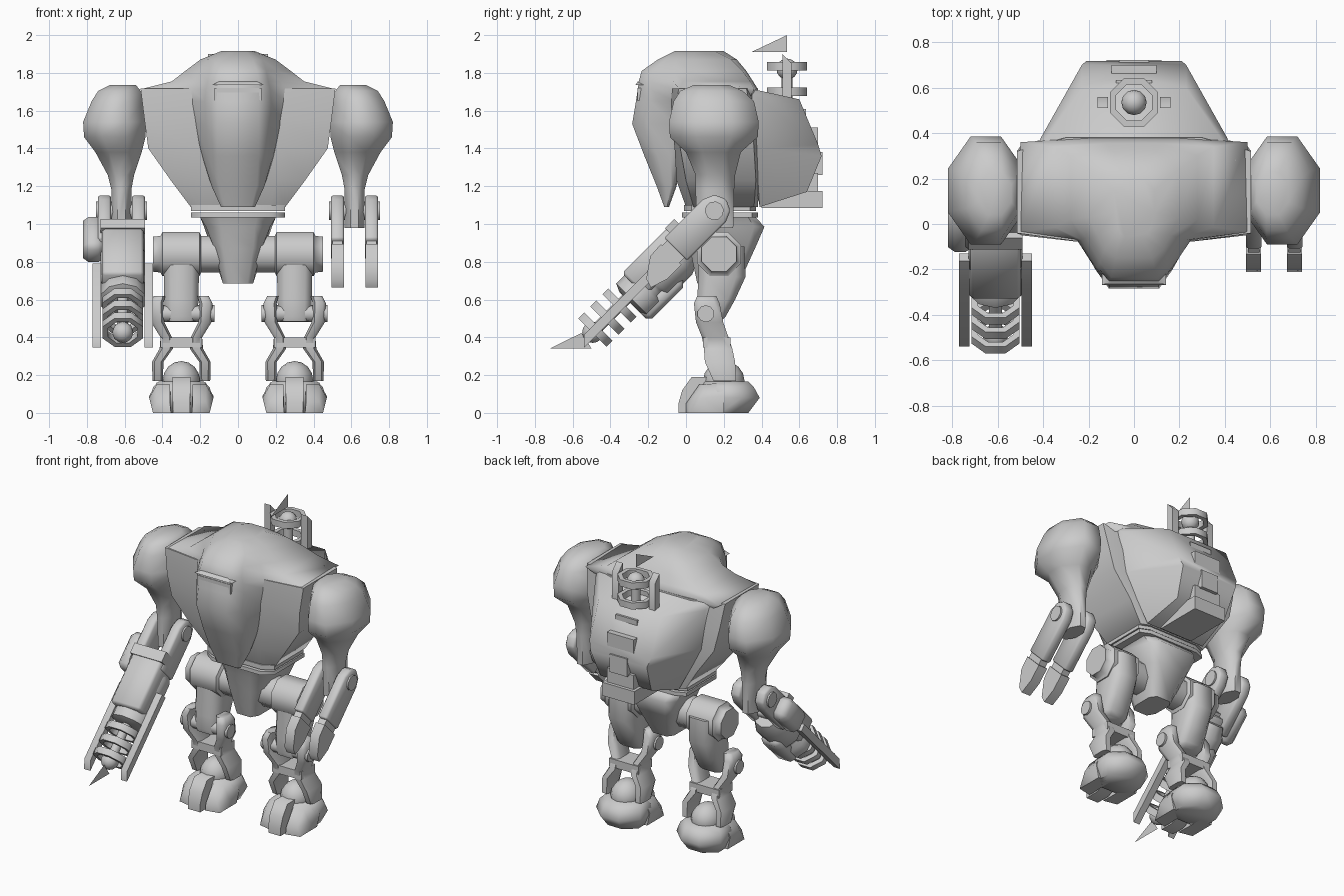
import bpy, bmesh
from math import pi, sin, cos, radians
from mathutils import Matrix, Vector

I = Matrix.Identity(4)

def finish(bm, name, M=I, bevel=0, mirror=False, angle=60):
    bm.transform(M)
    bmesh.ops.recalc_face_normals(bm, faces=bm.faces)
    if bevel:
        sharp = [e for e in bm.edges if len(e.link_faces) == 2 and e.calc_face_angle(0) > 0.5]
        bmesh.ops.bevel(bm, geom=sharp, offset=bevel, segments=1, affect='EDGES')
    for side in ((1, -1) if mirror else (1,)):
        if side < 0:
            bm.transform(Matrix.Diagonal((-1, 1, 1, 1)))
            bmesh.ops.reverse_faces(bm, faces=bm.faces)
        me = bpy.data.meshes.new(name)
        bm.to_mesh(me)
        for p in me.polygons:
            p.use_smooth = True
        me.set_sharp_from_angle(angle=radians(angle))
        tag = ("_right" if side > 0 else "_left") if mirror else ""
        bpy.context.collection.objects.link(bpy.data.objects.new(name + tag, me))
    bm.free()

def loft(name, rings, closed=False, **k):
    bm = bmesh.new()
    vs = [[bm.verts.new(p) for p in r] for r in rings]
    n = len(vs[0])
    for a, b in zip(vs, vs[1:] + (vs[:1] if closed else [])):
        for i in range(n):
            bm.faces.new((a[i], a[(i + 1) % n], b[(i + 1) % n], b[i]))
    if not closed:
        bm.faces.new(vs[0])
        bm.faces.new(vs[-1])
    finish(bm, name, **k)

def hull(name, pts, sym=False, **k):
    bm = bmesh.new()
    for x, y, z in pts:
        bm.verts.new((x, y, z))
        if sym:
            bm.verts.new((-x, y, z))
    bmesh.ops.convex_hull(bm, input=bm.verts)
    bmesh.ops.delete(bm, geom=[v for v in bm.verts if not v.link_faces], context='VERTS')
    bmesh.ops.dissolve_limit(bm, angle_limit=0.02, verts=bm.verts, edges=bm.edges)
    finish(bm, name, **k)

def box(name, x0, x1, y0, y1, z0, z1, **k):
    hull(name, [(x, y, z) for x in (x0, x1) for y in (y0, y1) for z in (z0, z1)], **k)

def prism(name, pts, x0, x1, **k):
    loft(name, [[(x, p[0], p[1]) for p in pts] for x in (x0, x1)], **k)

def circ(r, z, n=8):
    return [(r * cos(2 * pi * (i + .5) / n), r * sin(2 * pi * (i + .5) / n), z) for i in range(n)]

def rod(name, a, b, r, n=10, **k):
    a, b = Vector(a), Vector(b)
    m = k.pop("M", I) @ Matrix.Translation(a) @ (b - a).to_track_quat('Z', 'Y').to_matrix().to_4x4()
    loft(name, [circ(r, 0, n), circ(r, (b - a).length, n)], M=m, **k)

def ball(name, c, r, s=(1, 1, 1), M=I, **k):
    bm = bmesh.new()
    bmesh.ops.create_uvsphere(bm, u_segments=12, v_segments=8, radius=r)
    finish(bm, name, M @ Matrix.Translation(c) @ Matrix.Diagonal((*s, 1)), **k)

def coil(name, M, rings, fin0, fin1, ball_z, spike):
    # ringed emitter with side fins, core and a thin vane
    for z in rings:
        loft(name + "_ring", [circ(.115, z - .022), circ(.115, z + .022), circ(.085, z + .022),
                              circ(.085, z - .022)], closed=True, M=M)
    for x in (-.137, .137):
        hull(name + "_fin", [(x + a, b, fin0) for a in (-.023, .023) for b in (-.024, .024)] +
             [(x + a, b, fin1 - (.05 if b > 0 else 0)) for a in (-.023, .023) for b in (-.024, .024)], M=M)
    rod(name + "_core", (0, 0, fin0 - .05), (0, 0, ball_z), .03, M=M)
    ball(name + "_ball", (0, 0, ball_z), .056, M=M)
    bm = bmesh.new()
    bm.faces.new([bm.verts.new((0, y, z)) for y, z in spike])
    finish(bm, name + "_vane", M)

# torso and hood: half sections swept over height
def section(z, half):
    return [(x, y, z) for x, y in half] + [(-x, y, z) for x, y in reversed(half)]

loft("hood", [section(z, h) for z, h in (
    (1.915, [(.04, -.06), (.06, -.04), (.07, -.02), (.09, .05), (.09, .15), (.04, .2)]),
    (1.87, [(.08, -.15), (.13, -.11), (.16, -.05), (.2, .03), (.2, .24), (.08, .27)]),
    (1.81, [(.1, -.235), (.15, -.17), (.21, -.06), (.28, .02), (.28, .3), (.1, .32)]),
    (1.755, [(.11, -.25), (.16, -.19), (.23, -.07), (.35, -.015), (.35, .34), (.12, .355)]),
    (1.715, [(.11, -.255), (.17, -.19), (.25, -.072), (.51, -.034), (.5, .36), (.2, .38)]),
    (1.65, [(.11, -.265), (.175, -.19), (.25, -.06), (.45, -.02), (.4, .33), (.15, .36)]),
    (1.53, [(.11, -.285), (.17, -.2), (.225, -.07), (.24, -.03), (.2, .1), (.1, .12)]),
    (1.36, [(.11, -.22), (.16, -.15), (.185, -.08), (.19, -.05), (.15, -.03), (.1, -.02)]),
    (1.2, [(.1, -.155), (.13, -.11), (.14, -.08), (.14, -.07), (.1, -.055), (.06, -.05)]),
    (1.09, [(.07, -.115), (.09, -.105), (.09, -.1), (.09, -.1), (.08, -.095), (.04, -.09)]))], angle=65)
loft("torso", [section(z, h) for z, h in (
    (1.718, [(.26, -.075), (.516, -.04), (.516, .32), (.3, .38)]),
    (1.55, [(.25, -.078), (.495, -.05), (.495, .35), (.3, .39)]),
    (1.4, [(.24, -.06), (.475, -.03), (.46, .36), (.3, .39)]),
    (1.23, [(.2, -.05), (.355, .0), (.34, .37), (.25, .39)]),
    (1.09, [(.17, .0), (.25, .04), (.25, .36), (.2, .38)]))])
box("visor", -.125, .125, -.258, -.12, 1.655, 1.72)
hull("brow", [(.14, -.268, 1.735), (.14, -.12, 1.735), (.1, -.255, 1.755), (.1, -.12, 1.755)], sym=True)

# backpack with spine blocks
hull("backpack", [(.45, .28, 1.73), (.41, .38, 1.67), (.23, .6, 1.66), (.21, .718, 1.36), (.23, .7, 1.42),
                  (.19, .64, 1.17), (.22, .39, 1.09), (.38, .37, 1.4)], sym=True)
for y0, y1, z0, z1, w in ((.5, .635, 1.5, 1.61, .08), (.6, .70, 1.38, 1.51, .1), (.6, .722, 1.26, 1.38, .065),
                          (.6, .70, 1.16, 1.27, .1), (.4, .722, 1.085, 1.175, .12)):
    box("spine_block", -w, w, y0, y1, z0, z1, angle=35)
coil("antenna", Matrix.Translation((0, .535, 0)), (1.70, 1.835), 1.65, 1.9, 1.82,
     [(-.19, 1.91), (0, 2.0), (0, 1.91)])

# shoulders flowing into upper arms
def octo(x0, x1, y0, y1, z, c=.3):
    a, b = (x1 - x0) * c, (y1 - y0) * c
    return [(x0 + a, y0, z), (x1 - a, y0, z), (x1, y0 + b, z), (x1, y1 - b, z),
            (x1 - a, y1, z), (x0 + a, y1, z), (x0, y1 - b, z), (x0, y0 + b, z)]

loft("shoulder_arm", [octo(.54, .68, .04, .23, 1.735), octo(.515, .74, -.03, .3, 1.705),
                      octo(.503, .775, -.065, .36, 1.65), octo(.485, .82, -.09, .385, 1.54),
                      octo(.49, .815, -.085, .38, 1.46), octo(.51, .755, .0, .29, 1.38),
                      octo(.55, .69, .05, .26, 1.26), octo(.565, .67, .05, .255, 1.18),
                      octo(.565, .67, .06, .25, .98)], mirror=True)

# forearm frame: local y points forward-up, local z down the forearm
s = .7071
def frame(x):
    return Matrix(((1, 0, 0, x), (0, -s, -s, .15), (0, s, -s, 1.07), (0, 0, 0, 1)))

for side in (-1, 1):
    F = frame(.617 * side)
    rod("elbow_pin", (-.135, 0, 0), (.135, 0, 0), .05, M=F)
    for d in (-1, 1):
        prism("forearm_plate", [(-.085, .29), (-.085, 0), (-.06, -.06), (0, -.088), (.06, -.06), (.085, 0),
              (.085, .29)], d * .09 - .034, d * .09 + .034, M=F, bevel=.01)

# claw hand
R = frame(.617)
for d in (-1, 1):
    box("wrist_band", d * .09 - .026, d * .09 + .026, -.065, .065, .28, .335, M=R)
    prism("claw", [(-.08, .325), (.075, .325), (.07, .41), (.0, .51), (-.05, .525), (-.08, .43)],
          d * .09 - .033, d * .09 + .033, M=R)

# gun arm
G = frame(-.61)
box("gun_body", -.11, .11, -.06, .112, .2, .58, M=G, bevel=.015)
box("gun_cover", -.118, .118, .0, .12, .18, .25, M=G)
loft("gun_barrel", [circ(.09, .24, 10), circ(.125, .32, 10), circ(.125, .48, 10), circ(.10, .5, 10),
                    circ(.10, .53, 10), circ(.125, .55, 10), circ(.125, .64, 10), circ(.08, .66, 10)],
     M=G @ Matrix.Translation((0, -.03, 0)))
box("gun_underside", -.07, .07, -.17, -.08, .38, .66, M=G, bevel=.025)
box("gun_drum", -.21, -.1, -.075, .075, .09, .34, M=G, bevel=.03)
coil("gun_coil", G, (.71, .8, .89), .42, 1.0, .91, [(.1, 1.13), (.04, .955), (-.055, .975)])

# waist and pelvis
for z0, z1, e in ((1.035, 1.06, 0), (1.068, 1.1, .01)):
    hull("waist_plate", [(x, y, z) for z in (z0, z1) for x, y in (
        (.25, .03), (.25, .35 - e), (.18, -.02 + e), (.18, .38 - e))], sym=True)
loft("pelvis", [section(z, h) for z, h in (
    (1.035, [(.1, -.01), (.2, .06), (.2, .33), (.14, .37)]),
    (.985, [(.09, .0), (.17, .08), (.18, .36), (.13, .415)]),
    (.87, [(.08, .02), (.125, .09), (.14, .32), (.1, .365)]),
    (.685, [(.05, .06), (.08, .11), (.08, .24), (.05, .28)]))])

# legs, mirrored
def leg_loft(name, c, rows, **k):
    loft(name, [octo(.3 + c * o - hx, .3 + c * o + hx, y - hy, y + hy, z, .2)
                for z, o, y, hx, hy in rows], mirror=True, **k)

X = Matrix(((0, 0, 1, 0), (1, 0, 0, .175), (0, 1, 0, .84), (0, 0, 0, 1)))
loft("hip", [circ(.105, .05), circ(.105, .195), circ(.126, .205), circ(.126, .4),
             circ(.105, .41), circ(.1, .45)], M=X, mirror=True)
leg_loft("thigh", 1, [(.88, 0, .19, .095, .12), (.72, 0, .19, .093, .125), (.6, 0, .16, .09, .1),
                      (.51, 0, .135, .088, .075), (.485, 0, .125, .075, .06)])
rod("knee_pin", (.125, .105, .525), (.475, .105, .525), .045, mirror=True)
for c in (-1, 1):
    leg_loft("shin_strut", c, [(.62, .115, .11, .03, .05), (.58, .13, .11, .035, .068),
                               (.48, .125, .125, .035, .072), (.4, .08, .155, .03, .07),
                               (.34, .08, .17, .035, .075), (.27, .125, .18, .03, .08),
                               (.17, .125, .205, .028, .06)])
box("shin_crossbar", .19, .41, .09, .235, .345, .4, mirror=True)

# feet: ankle dome, heel and three toes
ball("ankle", (.3, .2, .17), .11, (.9, 1, .95), mirror=True)
loft("heel", [octo(.17, .43, .12, .33, 0), octo(.135, .465, .07, .39, .08), octo(.15, .45, .08, .36, .135),
              octo(.18, .42, .1, .33, .165)], mirror=True)
for c in (-1, 1):
    hull("outer_toe", [(.3 + c * x, y, z) for x, y, z in (
        (.055, .0, 0), (.15, .02, 0), (.06, .2, 0), (.15, .2, 0), (.17, .09, .08), (.17, .2, .09),
        (.06, .0, .05), (.13, .02, .06), (.06, .07, .15), (.13, .09, .15), (.06, .2, .16), (.13, .2, .16))],
        mirror=True)
hull("middle_toe", [(.3 + c * x, y, z) for c in (-1, 1) for x, y, z in (
    (.045, -.04, .0), (.045, .06, .0), (.045, -.04, .05), (.048, -.02, .12), (.048, .03, .19), (.048, .16, .19),
    (.048, .16, .05))], mirror=True)
